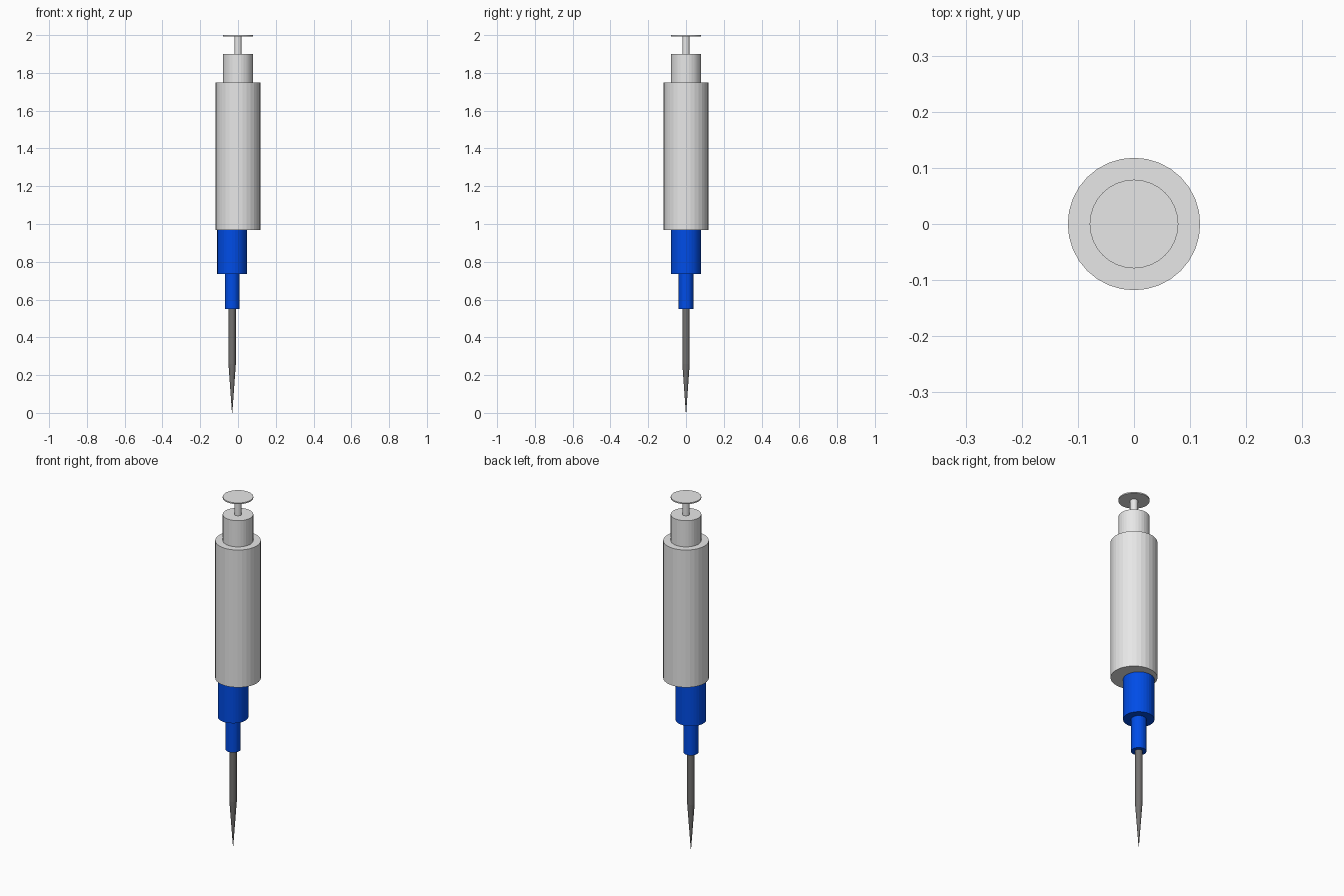
import bpy
import bmesh

cube = bpy.data.objects.get("Cube")
if cube:
    bpy.data.objects.remove(cube, do_unlink=True)

SIDES = 32


def make_material(name, color):
    mat = bpy.data.materials.new(name)
    mat.use_nodes = True
    mat.diffuse_color = color
    mat.node_tree.nodes["Principled BSDF"].inputs["Base Color"].default_value = color
    return mat


def turned_part(name, x, bottom, top, r_bottom, r_top, mat):
    """Capped cylinder or cone standing between two heights."""
    bm = bmesh.new()
    bmesh.ops.create_cone(bm, cap_ends=True, segments=SIDES, radius1=r_bottom,
                          radius2=r_top, depth=top - bottom)
    mesh = bpy.data.meshes.new(name)
    bm.to_mesh(mesh)
    bm.free()
    mesh.materials.append(mat)
    obj = bpy.data.objects.new(name, mesh)
    obj.location = (x, 0, (bottom + top) / 2)
    bpy.context.collection.objects.link(obj)


grey = make_material("light grey", (0.8, 0.8, 0.8, 1))
blue = make_material("blue", (0.0, 0.073, 0.8, 1))
steel = make_material("dark steel", (0.17, 0.165, 0.16, 1))

# Barrel and plunger share the main axis
turned_part("barrel", 0, 0.967, 1.75, 0.118, 0.118, grey)
turned_part("collar", 0, 1.75, 1.899, 0.079, 0.079, grey)
turned_part("plunger_rod", 0, 1.899, 1.995, 0.019, 0.019, grey)
turned_part("thumb_plate", 0, 1.993, 2.0, 0.079, 0.079, grey)

# Hub and needle sit off centre
OFFSET = -0.031
turned_part("hub", OFFSET, 0.736, 0.967, 0.079, 0.079, blue)
turned_part("hub_neck", OFFSET, 0.551, 0.736, 0.039, 0.039, blue)
turned_part("needle_shaft", OFFSET, 0.26, 0.551, 0.0195, 0.0195, steel)
turned_part("needle_tip", OFFSET, 0.0, 0.26, 0.001, 0.0195, steel)
